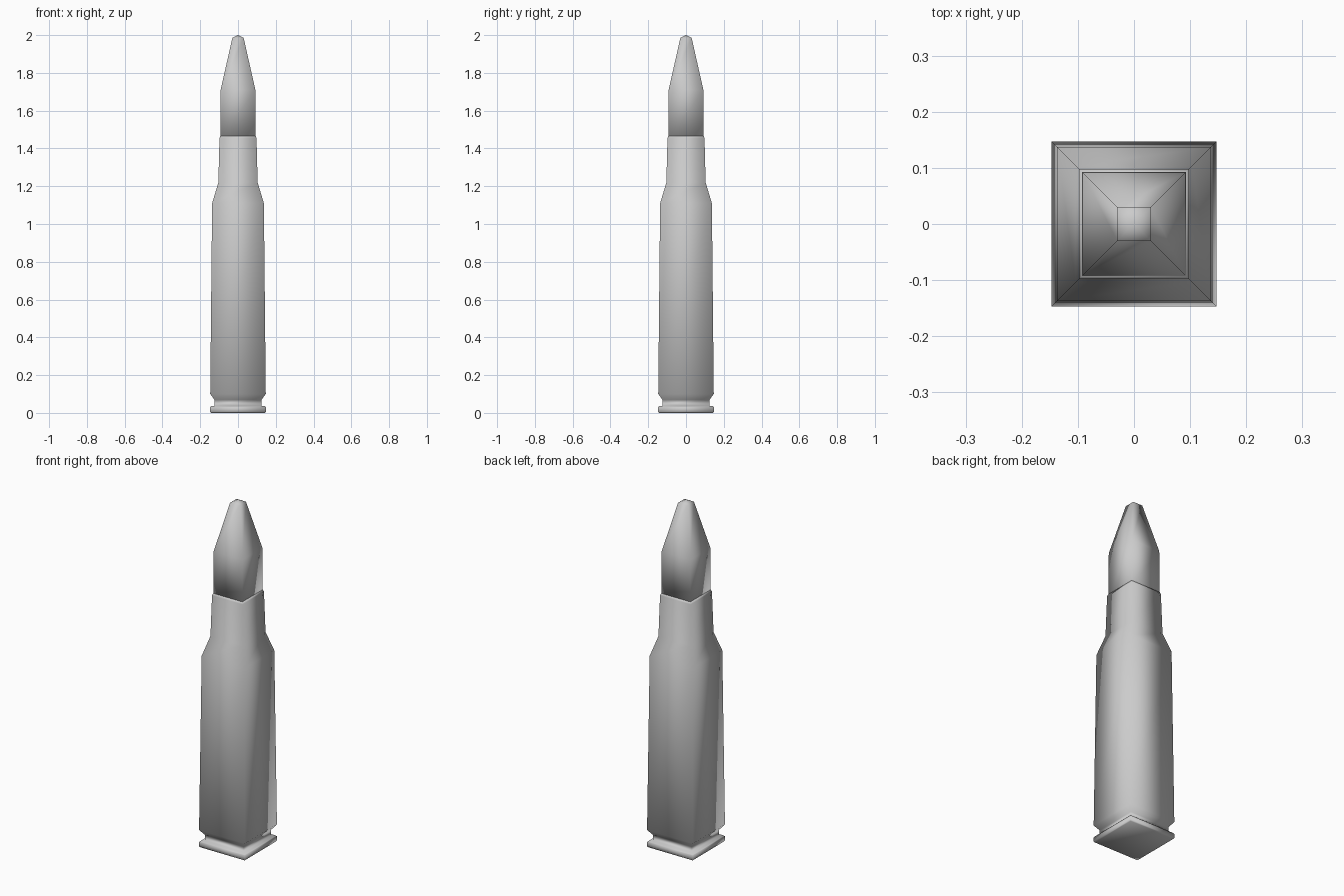
import bpy, bmesh

if "Cube" in bpy.data.objects:
    bpy.data.objects.remove(bpy.data.objects["Cube"])


def square_loft(name, profile, apex=None):
    """Stack square rings of (half_width, z), close both ends, shade smooth."""
    bm = bmesh.new()
    corners = ((-1, -1), (1, -1), (1, 1), (-1, 1))
    rings = [[bm.verts.new((sx * w, sy * w, z)) for sx, sy in corners]
             for w, z in profile]
    for a, b in zip(rings, rings[1:]):
        for i in range(4):
            j = (i + 1) % 4
            bm.faces.new((a[i], a[j], b[j], b[i]))
    bm.faces.new(rings[0][::-1])
    top = rings[-1]
    if apex is None:
        bm.faces.new(top)
    else:
        tip = bm.verts.new((0, 0, apex))
        for i in range(4):
            bm.faces.new((top[i], top[(i + 1) % 4], tip))
    bmesh.ops.recalc_face_normals(bm, faces=bm.faces[:])
    for f in bm.faces:
        f.smooth = True
    mesh = bpy.data.meshes.new(name)
    bm.to_mesh(mesh)
    bm.free()
    obj = bpy.data.objects.new(name, mesh)
    bpy.context.collection.objects.link(obj)
    return obj


# Casing: rim, extractor groove, tapered body, shoulder, neck and mouth
square_loft("casing", [
    (0.143, 0.0), (0.147, 0.006), (0.147, 0.03), (0.143, 0.035),
    (0.125, 0.037), (0.125, 0.07), (0.147, 0.10),
    (0.137, 1.11), (0.104, 1.22), (0.098, 1.455), (0.094, 1.467),
])

# Bullet: straight shank, tapered nose and a shallow pointed tip
square_loft("bullet", [
    (0.093, 1.44), (0.092, 1.71), (0.03, 1.985),
], apex=2.0)
